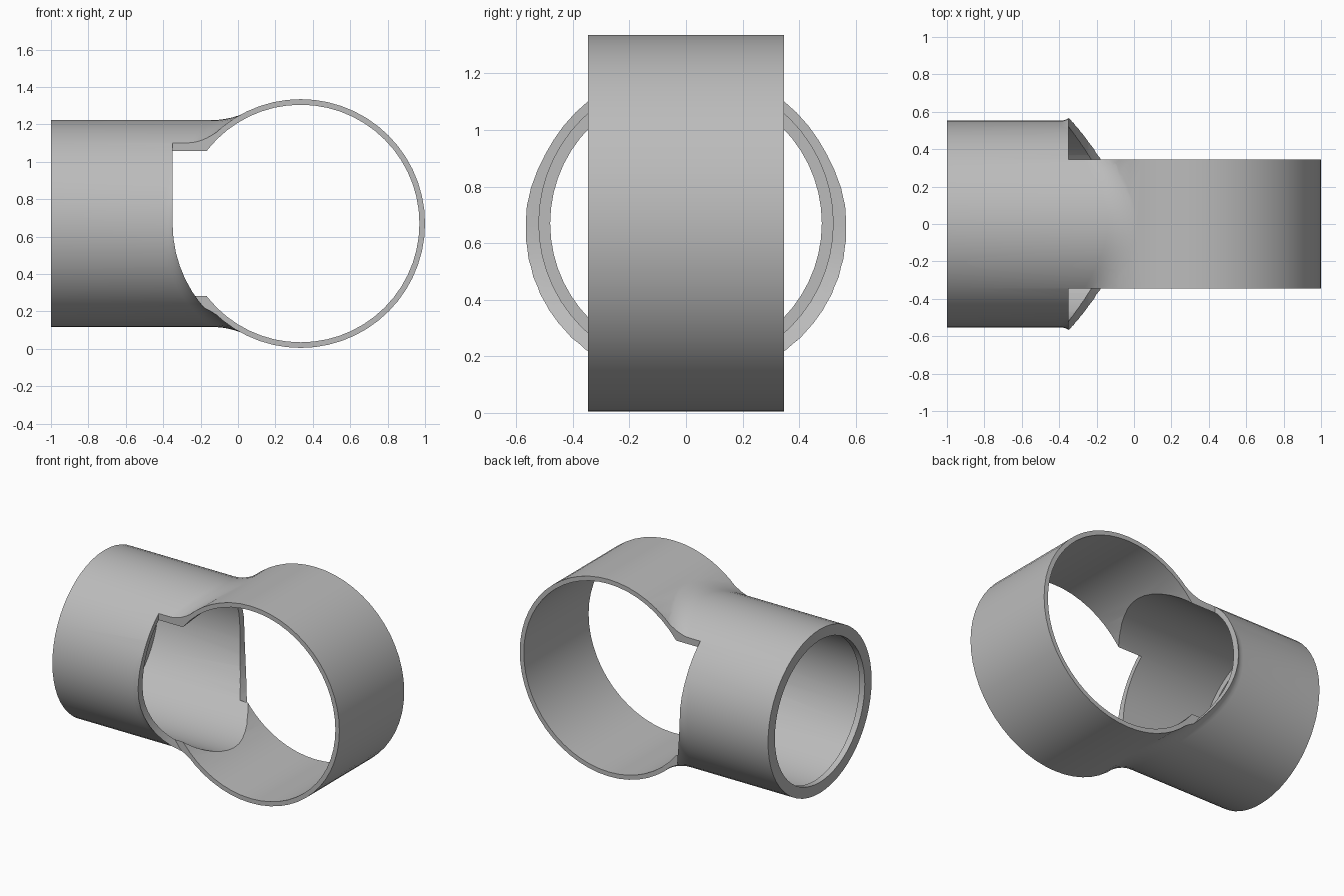
import bpy, bmesh
from math import sin, cos, pi, sqrt, radians

cube = bpy.data.objects.get("Cube")
if cube:
    bpy.data.objects.remove(cube, do_unlink=True)

# Main dimensions
RING_X, MID_Z = 0.335, 0.67
RING_R, RING_BORE, HALF_W = 0.665, 0.635, 0.346
PIPE_R, PIPE_BORE, LIP_BORE = 0.553, 0.52, 0.48
SEAT_R = 0.685
SIDES = 56


def loft(name, loops):
    """Skin a list of equal closed loops and cap both ends."""
    bm = bmesh.new()
    rows = [[bm.verts.new(p) for p in loop] for loop in loops]
    n = len(rows[0])
    for a, b in zip(rows, rows[1:]):
        for i in range(n):
            j = (i + 1) % n
            bm.faces.new((a[i], a[j], b[j], b[i]))
    bm.faces.new(rows[0])
    bm.faces.new(rows[-1])
    bmesh.ops.recalc_face_normals(bm, faces=bm.faces[:])
    mesh = bpy.data.meshes.new(name)
    bm.to_mesh(mesh)
    bm.free()
    obj = bpy.data.objects.new(name, mesh)
    bpy.context.collection.objects.link(obj)
    return obj


def angles(n=SIDES):
    return [2 * pi * i / n for i in range(n)]


def drum(name, r, half):
    """Cylinder along y at the ring centre."""
    return loft(name, [[(RING_X + r * cos(a), y, MID_Z + r * sin(a)) for a in angles()]
                       for y in (-half, half)])


def rod(name, r, x0, x1):
    """Cylinder along x on the pipe axis."""
    return loft(name, [[(x, r * cos(a), MID_Z + r * sin(a)) for a in angles()]
                       for x in (x0, x1)])


def combine(target, other, operation):
    mod = target.modifiers.new(operation, 'BOOLEAN')
    mod.object, mod.operation, mod.solver = other, operation, 'EXACT'
    bpy.context.view_layer.objects.active = target
    bpy.ops.object.modifier_apply(modifier=mod.name)
    bpy.data.objects.remove(other, do_unlink=True)


def ring_x(height):
    r = RING_R - 0.003
    return RING_X - sqrt(max(r * r - height * height, 0))


def pipe_profile(a):
    """Pipe outline at one angle, flaring in a fillet onto the ring."""
    s = abs(sin(a))
    d = 0.07 + 0.04 * s
    x1 = ring_x(PIPE_R * s)
    tx, tr = s * s * PIPE_R, RING_X - x1
    length = sqrt(tx * tx + tr * tr)
    r2 = PIPE_R + d * tr / length
    x2 = ring_x(r2 * s)
    points = [(-1, PIPE_R)]
    for k in range(9):
        t = k / 8
        u = 1 - t
        points.append((u * u * (x1 - d) + 2 * u * t * x1 + t * t * x2,
                       (u * u + 2 * u * t) * PIPE_R + t * t * r2))
    return points + [(0.3, 0.25)]


# Outer body: flared pipe joined to a wide drum
profiles = [(a, pipe_profile(a)) for a in angles()]
body = loft("pipe_and_ring", [[(p[k][0], p[k][1] * cos(a), MID_Z + p[k][1] * sin(a))
                               for a, p in profiles] for k in range(len(profiles[0][1]))])
combine(body, drum("ring_outer", RING_R, 0.8), 'UNION')

# Trim both sides to the ring width: round seat below, open slot above
seat = [(RING_X + SEAT_R * cos(pi + pi * i / 28), MID_Z + SEAT_R * sin(pi + pi * i / 28))
        for i in range(29)]
seat += [(RING_X + SEAT_R, 1.6), (RING_X - SEAT_R, 1.6)]
for side in (-1, 1):
    cutter = loft("side_cutter", [[(x, side * y, z) for x, z in seat] for y in (HALF_W, 1)])
    combine(body, cutter, 'DIFFERENCE')

# Hollow out the ring, the pipe bore and the narrower end lip
combine(body, drum("ring_bore", RING_BORE, 1), 'DIFFERENCE')
combine(body, rod("pipe_bore", PIPE_BORE, -0.96, RING_X), 'DIFFERENCE')
combine(body, rod("lip_bore", LIP_BORE, -1.1, -0.5), 'DIFFERENCE')

# Single grey finish
grey = bpy.data.materials.new("light_grey")
grey.use_nodes = True
colour = (0.5, 0.5, 0.5, 1)
grey.diffuse_color = colour
grey.node_tree.nodes["Principled BSDF"].inputs["Base Color"].default_value = colour
body.data.materials.clear()
body.data.materials.append(grey)
for face in body.data.polygons:
    face.material_index = 0

bpy.ops.object.select_all(action='DESELECT')
body.select_set(True)
bpy.context.view_layer.objects.active = body
bpy.ops.object.shade_smooth_by_angle(angle=radians(30))
